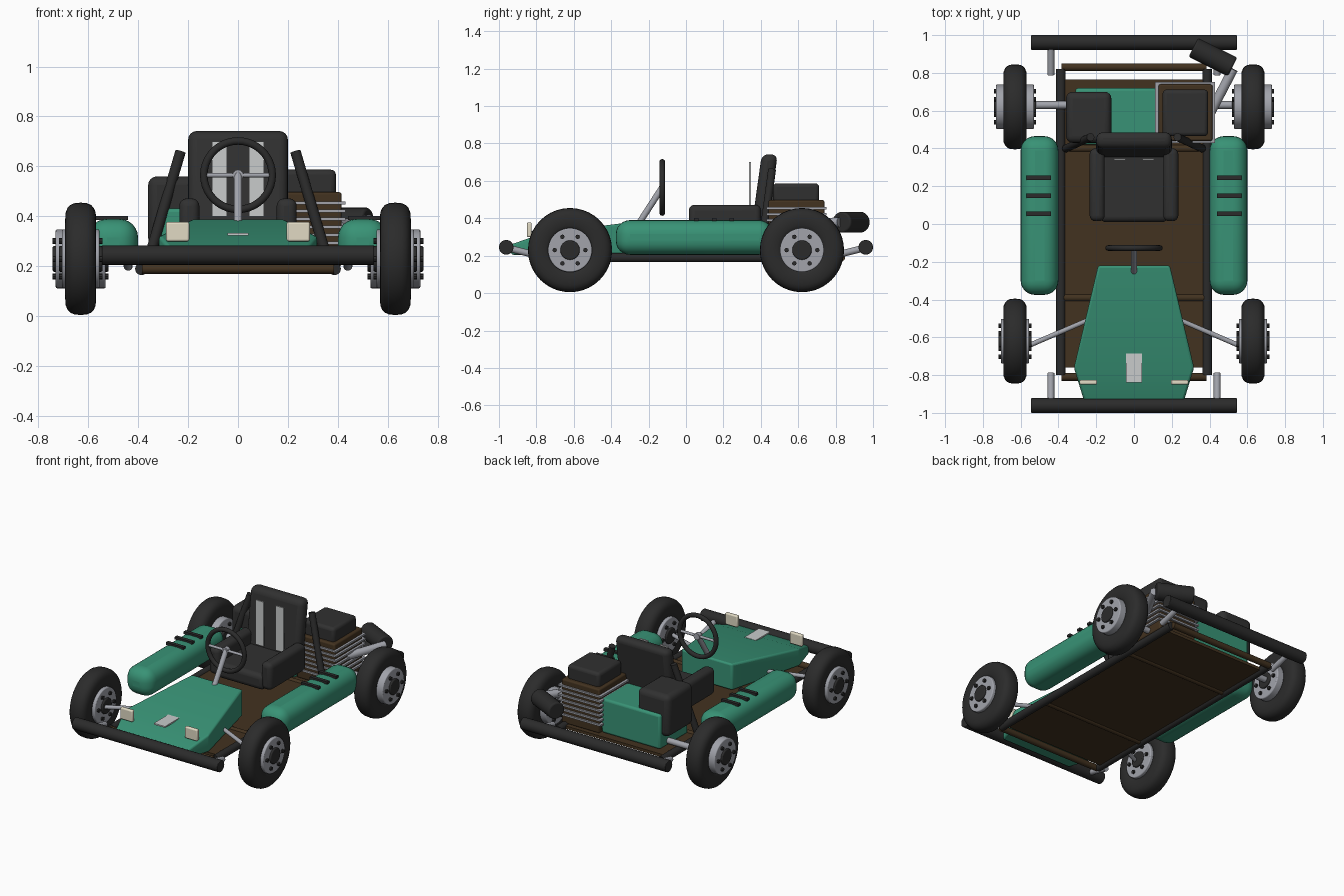
import bpy, bmesh, math
from mathutils import Vector

if "Cube" in bpy.data.objects:
    bpy.data.objects.remove(bpy.data.objects["Cube"])


def material(name, r, g, b):
    m = bpy.data.materials.new(name)
    m.use_nodes = True
    m.diffuse_color = (r, g, b, 1)
    m.node_tree.nodes["Principled BSDF"].inputs["Base Color"].default_value = (r, g, b, 1)
    return m


GREEN = material("green paint", 0.04, 0.29, 0.18)
BLACK = material("black rubber", 0.024, 0.024, 0.024)
CHARCOAL = material("charcoal padding", 0.03, 0.03, 0.03)
BROWN = material("dark brown", 0.055, 0.032, 0.014)
SILVER = material("silver metal", 0.36, 0.37, 0.41)
PALE = material("pale grey", 0.58, 0.6, 0.6)
CREAM = material("cream lens", 0.75, 0.7, 0.55)


def finish(name, bm, mat, bevel=0, segments=3, smooth=True):
    bmesh.ops.recalc_face_normals(bm, faces=bm.faces)
    me = bpy.data.meshes.new(name)
    bm.to_mesh(me)
    bm.free()
    me.materials.append(mat)
    ob = bpy.data.objects.new(name, me)
    bpy.context.scene.collection.objects.link(ob)
    if bevel:
        mod = ob.modifiers.new("Bevel", "BEVEL")
        mod.width, mod.segments = bevel, segments
    if smooth:
        bpy.ops.object.select_all(action="DESELECT")
        ob.select_set(True)
        bpy.context.view_layer.objects.active = ob
        bpy.ops.object.shade_smooth_by_angle(angle=math.radians(40))
    return ob


def box(name, x, y, z, mat, bevel=0, segments=3):
    """Box given by its (low, high) range on each axis."""
    bm = bmesh.new()
    bmesh.ops.create_cube(bm, size=1)
    for v in bm.verts:
        v.co = [r[0] if c < 0 else r[1] for r, c in zip((x, y, z), v.co)]
    return finish(name, bm, mat, bevel, segments, bevel > 0)


def rod(name, a, b, radius, mat, bevel=0, sides=20):
    a, b = Vector(a), Vector(b)
    bm = bmesh.new()
    bmesh.ops.create_cone(bm, cap_ends=True, segments=sides, radius1=radius,
                          radius2=radius, depth=(b - a).length)
    turn = Vector((0, 0, 1)).rotation_difference(b - a)
    for v in bm.verts:
        v.co = turn @ v.co + (a + b) / 2
    return finish(name, bm, mat, bevel)


def lathe(name, profile, centre, axis, mat, steps=40):
    """Spin a closed (along axis, radius) profile round the axis."""
    side = Vector((0, 0, 1))
    bm = bmesh.new()
    verts = [bm.verts.new(axis * t + side * r) for t, r in profile]
    edges = [bm.edges.new((verts[i - 1], v)) for i, v in enumerate(verts)]
    bmesh.ops.spin(bm, geom=verts + edges, cent=(0, 0, 0), axis=axis,
                   angle=math.tau, steps=steps)
    bmesh.ops.remove_doubles(bm, verts=bm.verts, dist=0.0001)
    bmesh.ops.translate(bm, verts=bm.verts, vec=centre)
    return finish(name, bm, mat)


def ring(radius, half_t, half_r, power=1, n=16):
    """Rounded closed cross-section for tyres and the steering wheel."""
    pts = []
    for i in range(n):
        a = math.tau * i / n
        c, s = math.cos(a), math.sin(a)
        pts.append((half_t * math.copysign(abs(c) ** power, c),
                    radius + half_r * math.copysign(abs(s) ** power, s)))
    return pts


X, Y = Vector((1, 0, 0)), Vector((0, 1, 0))


# Wheels
def wheel(name, x, y, rim_half):
    z = 0.23
    lathe(name + "_tyre", ring(0.16, 0.062, 0.065, 0.75, 20), (x, y, z), X, BLACK)
    across = X * rim_half
    c = Vector((x, y, z))
    rod(name + "_rim", c - across, c + across, 0.118, SILVER, 0.006, 40)
    step = X * (rim_half + 0.012)
    rod(name + "_hub", c - step, c + step, 0.052, BLACK, 0.006, 24)
    for i in range(6):
        a = math.tau * i / 6
        p = c + Vector((0, math.cos(a), math.sin(a))) * 0.082
        rod(f"{name}_bolt_{i + 1}", p - step, p + step, 0.012, BLACK, 0, 8)


for side, s in (("left", 1), ("right", -1)):
    wheel(f"front_{side}_wheel", 0.63 * s, -0.62, 0.075)
    wheel(f"rear_{side}_wheel", 0.63 * s, 0.62, 0.1)

    # Side pod with louvres
    box(f"{side}_side_pod", sorted((0.4 * s, 0.6 * s)), (-0.375, 0.465),
        (0.205, 0.39), GREEN, 0.075, 6)
    for i in range(3):
        y = 0.055 + 0.095 * i
        box(f"{side}_louvre_{i + 1}", sorted((0.44 * s, 0.57 * s)),
            (y - 0.012, y + 0.012), (0.385, 0.402), BLACK)

    # Chassis rail, front suspension arm, bumper mounts, seat stay
    rod(f"{side}_rail", (0.387 * s, -0.8, 0.19), (0.387 * s, 0.82, 0.19), 0.025, BLACK)
    rod(f"{side}_front_arm", (0.2 * s, -0.49, 0.25), (0.56 * s, -0.645, 0.23), 0.013, SILVER)
    for end, e in (("front", -1), ("rear", 1)):
        rod(f"{side}_{end}_bumper_mount", (0.44 * s, 0.79 * e, 0.2),
            (0.44 * s, 0.95 * e, 0.24), 0.018, SILVER)
    rod(f"{side}_seat_stay", (0.36 * s, 0.4, 0.22), (0.23 * s, 0.46, 0.66), 0.021, BLACK)

    # Seat bolster, harness strap and headlight
    box(f"{side}_seat_bolster", sorted((0.155 * s, 0.235 * s)), (0.015, 0.4),
        (0.29, 0.472), CHARCOAL, 0.03, 4)
    box(f"{side}_harness_strap", sorted((0.045 * s, 0.105 * s)), (0.338, 0.347),
        (0.4, 0.7), PALE)
    box(f"{side}_headlight", sorted((0.195 * s, 0.288 * s)), (-0.85, -0.825),
        (0.3, 0.378), CREAM, 0.008)

# Chassis floor, cross tubes and bumpers
box("floor", (-0.37, 0.37), (-0.76, 0.765), (0.18, 0.2), BROWN)
for i, y in enumerate((-0.81, -0.39, 0.4, 0.83)):
    rod(f"cross_tube_{i + 1}", (-0.385, y, 0.19), (0.385, y, 0.19), 0.02, BROWN)
for end, y in (("front", -0.961), ("rear", 0.961)):
    rod(end + "_bumper", (-0.545, y, 0.245), (0.545, y, 0.245), 0.039, BLACK, 0.004)
rod("rear_axle", (-0.6, 0.63, 0.23), (0.6, 0.63, 0.23), 0.02, SILVER)

# Nose cone lofted through three stations of (y, half width, bottom, top)
bm = bmesh.new()
loops = []
for y, w, low, high in ((-0.22, 0.19, 0.21, 0.388), (-0.76, 0.318, 0.205, 0.322),
                        (-0.935, 0.265, 0.205, 0.26)):
    loops.append([bm.verts.new(p) for p in
                  ((-w, y, low), (w, y, low), (w, y, high), (-w, y, high))])
for a, b in zip(loops, loops[1:]):
    for i in range(4):
        bm.faces.new((a[i - 1], a[i], b[i], b[i - 1]))
bm.faces.new(loops[0])
bm.faces.new(loops[-1])
finish("nose_cone", bm, GREEN, 0.012, 3)
box("nose_plate", (-0.042, 0.042), (-0.84, -0.685), (0.324, 0.333), PALE)

# Steering
lathe("steering_wheel", ring(0.137, 0.015, 0.015, 1, 12), (0, -0.127, 0.565), Y, BLACK)
rod("steering_spoke", (-0.13, -0.127, 0.565), (0.13, -0.127, 0.565), 0.009, SILVER)
rod("steering_hub", (0, -0.14, 0.565), (0, -0.112, 0.565), 0.022, SILVER)
rod("steering_column", (0, -0.26, 0.36), (0, -0.127, 0.565), 0.017, SILVER)

# Seat
box("seat_cushion", (-0.18, 0.18), (0.01, 0.4), (0.28, 0.385), CHARCOAL, 0.03, 4)
back = box("seat_back", (-0.2, 0.2), (0.36, 0.445), (0.3, 0.742), CHARCOAL, 0.035, 4)
for v in back.data.vertices:
    v.co.y += (v.co.z - 0.42) * 0.14

# Rear body box and fuel tank
box("rear_body", (-0.31, 0.13), (0.42, 0.72), (0.2, 0.432), GREEN, 0.015)
box("fuel_tank", (-0.36, -0.12), (0.43, 0.7), (0.28, 0.56), CHARCOAL, 0.035, 4)

# Engine with cooling fins and air box
box("engine_block", (0.13, 0.415), (0.44, 0.74), (0.2, 0.497), BROWN, 0.01)
for i in range(7):
    z = 0.262 + 0.032 * i
    box(f"engine_fin_{i + 1}", (0.112, 0.43), (0.43, 0.752), (z - 0.006, z + 0.006), SILVER)
box("air_box", (0.152, 0.392), (0.465, 0.712), (0.48, 0.587), CHARCOAL, 0.02)

# Exhaust
rod("exhaust_pipe", (0.4, 0.58, 0.36), (0.525, 0.82, 0.38), 0.026, SILVER)
rod("muffler", (0.314, 0.935, 0.379), (0.522, 0.831, 0.379), 0.056, BLACK, 0.01, 24)
